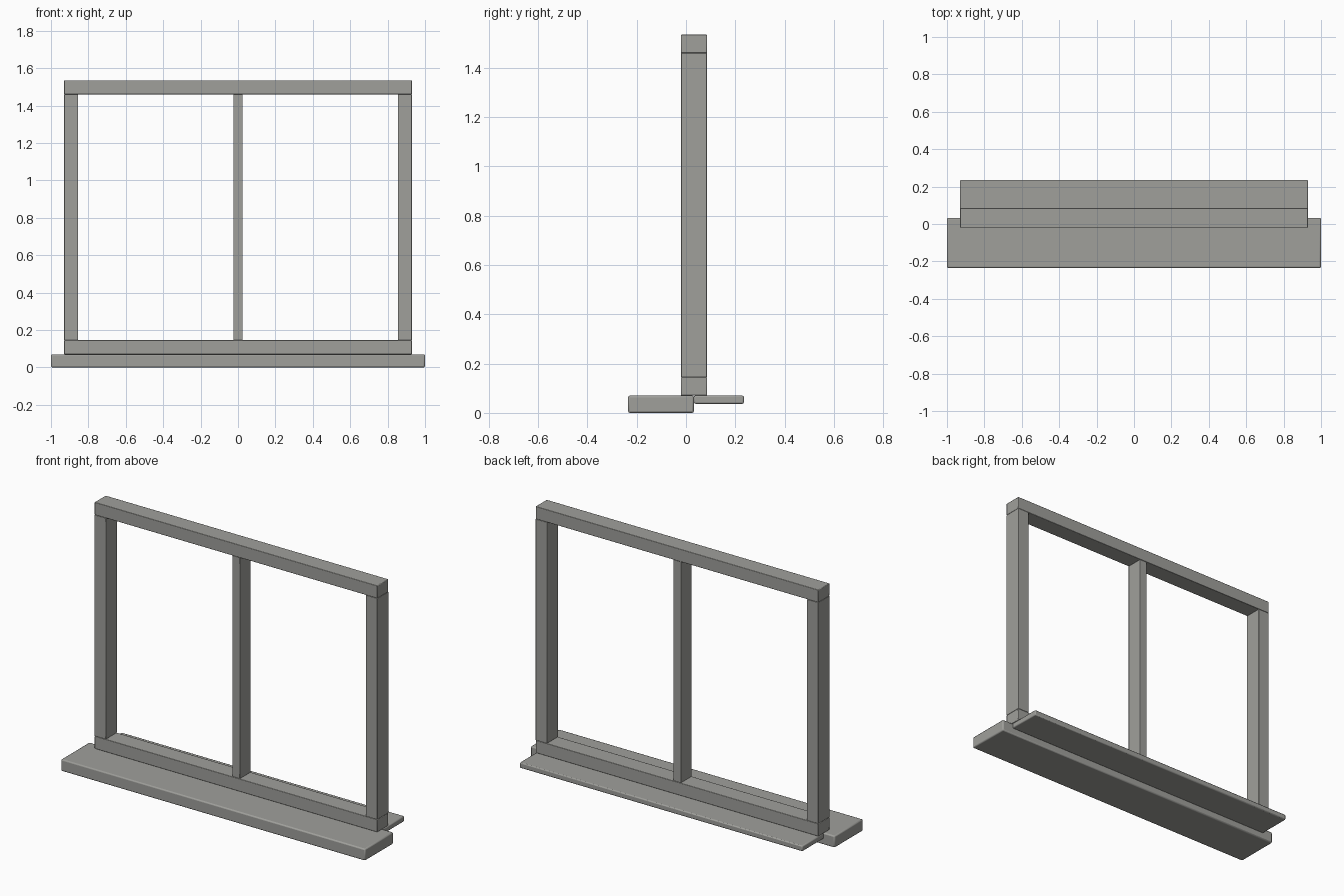
import bpy
import math

if "Cube" in bpy.data.objects:
    bpy.data.objects.remove(bpy.data.objects["Cube"])

grey = bpy.data.materials.new("warm_grey")
grey.diffuse_color = (0.35, 0.35, 0.33, 1)
grey.use_nodes = True
grey.node_tree.nodes["Principled BSDF"].inputs["Base Color"].default_value = grey.diffuse_color


def box(name, x, y, z, bevel):
    """Softly bevelled box from (min, max) ranges on each axis."""
    bpy.ops.mesh.primitive_cube_add(size=1, location=[sum(r) / 2 for r in (x, y, z)])
    ob = bpy.context.object
    ob.name = name
    ob.scale = [r[1] - r[0] for r in (x, y, z)]
    bpy.ops.object.transform_apply(location=False, rotation=False, scale=True)
    ob.data.materials.append(grey)
    mod = ob.modifiers.new("soft_edges", 'BEVEL')
    mod.width = bevel
    mod.segments = 2
    bpy.ops.object.shade_smooth_by_angle(angle=math.radians(40))
    return ob


W, T = 0.93, 0.075            # frame half width, member thickness
Z0, Z1 = 0.07, 1.535          # frame bottom and top
DEPTH = (-0.02, 0.085)

# Frame: stiles run between the two full-width rails
box("bottom_rail", (-W, W), DEPTH, (Z0, Z0 + T), 0.003)
box("top_rail", (-W, W), DEPTH, (Z1 - T, Z1), 0.003)
for side, x in (("left", (-W, -W + T)), ("right", (W - T, W))):
    box(side + "_stile", x, DEPTH, (Z0 + T, Z1 - T), 0.002)

# Central mullion
box("mullion", (-0.025, 0.025), (-0.018, 0.083), (Z0 + T, Z1 - T), 0.002)

# Outer sill and thinner inner board
box("outer_sill", (-1, 1), (-0.235, 0.032), (0, 0.07), 0.007)
box("inner_board", (-W, W), (0.032, 0.235), (0.037, 0.07), 0.006)
